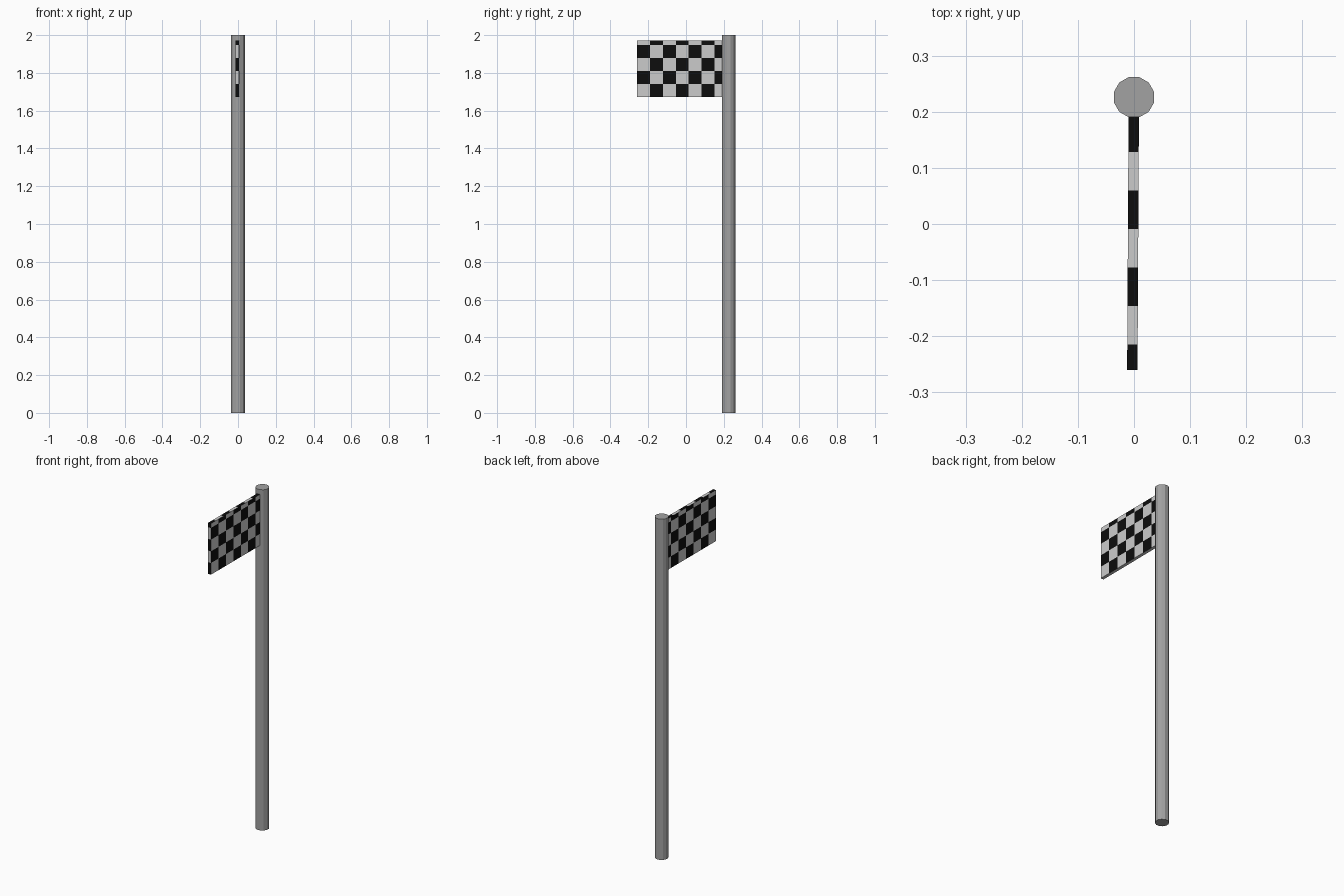
import bpy, bmesh, math
from mathutils import Matrix

if "Cube" in bpy.data.objects:
    bpy.data.objects.remove(bpy.data.objects["Cube"])


def mat(name, v):
    m = bpy.data.materials.new(name)
    m.diffuse_color = (v, v, v, 1)
    m.use_nodes = True
    m.node_tree.nodes["Principled BSDF"].inputs["Base Color"].default_value = m.diffuse_color
    return m


def add(name, bm, mats):
    me = bpy.data.meshes.new(name)
    bm.to_mesh(me)
    bm.free()
    for m in mats:
        me.materials.append(m)
    ob = bpy.data.objects.new(name, me)
    bpy.context.collection.objects.link(ob)


grey, white, black = mat("pole grey", 0.36), mat("flag white", 0.6), mat("flag black", 0.004)

# Pole: twelve-sided, flats facing the axes
POLE_Y, POLE_R = 0.226, 0.037
bm = bmesh.new()
bmesh.ops.create_cone(bm, cap_ends=True, segments=12, radius1=POLE_R, radius2=POLE_R, depth=2,
                      matrix=Matrix.Translation((0, POLE_Y, 1)) @ Matrix.Rotation(math.radians(15), 4, 'Z'))
add("pole", bm, [grey])

# Flag: thin slab, slightly turned, ending inside the pole
Y0, Y1, Z0, Z1, T = -0.26, 0.21, 1.672, 1.972, 0.0185
CELL = 0.0686
SIDE_Y, EDGE_Y = Y0 + CELL, -0.2145     # first column line on sides / on top edge
bm = bmesh.new()
bmesh.ops.create_cube(bm, size=1, matrix=Matrix.Translation((0, (Y0 + Y1) / 2, (Z0 + Z1) / 2))
                      @ Matrix.Diagonal((T, Y1 - Y0, Z1 - Z0, 1)))


def cut(co, no):
    bmesh.ops.bisect_plane(bm, geom=bm.verts[:] + bm.edges[:] + bm.faces[:], plane_co=co, plane_no=no)


for i in range(7):
    cut((0, SIDE_Y + i * CELL, 0), (0, 1, 0))
    cut((0, EDGE_Y + i * CELL, 0), (0, 1, 0))
for i in range(1, 5):
    cut((0, 0, Z0 + i * CELL), (0, 0, 1))

# Checker colours: chosen by face direction and cell
bm.normal_update()
for f in bm.faces:
    c, n = f.calc_center_median(), f.normal
    row = math.floor((c.z - Z0) / CELL)
    if abs(n.x) > 0.5:
        is_black = (row + math.floor((c.y - Y0) / CELL)) % 2 == 1
    elif n.z > 0.5:
        is_black = math.floor((c.y - EDGE_Y) / CELL) % 2 == 1
    elif n.z < -0.5:
        is_black = False
    else:
        is_black = row % 2 == 0
    f.material_index = int(is_black)

# Slight turn about the pole
for v in bm.verts:
    v.co.x += -0.0005 + 0.0055 * (v.co.y - 0.19)
add("flag", bm, [white, black])
